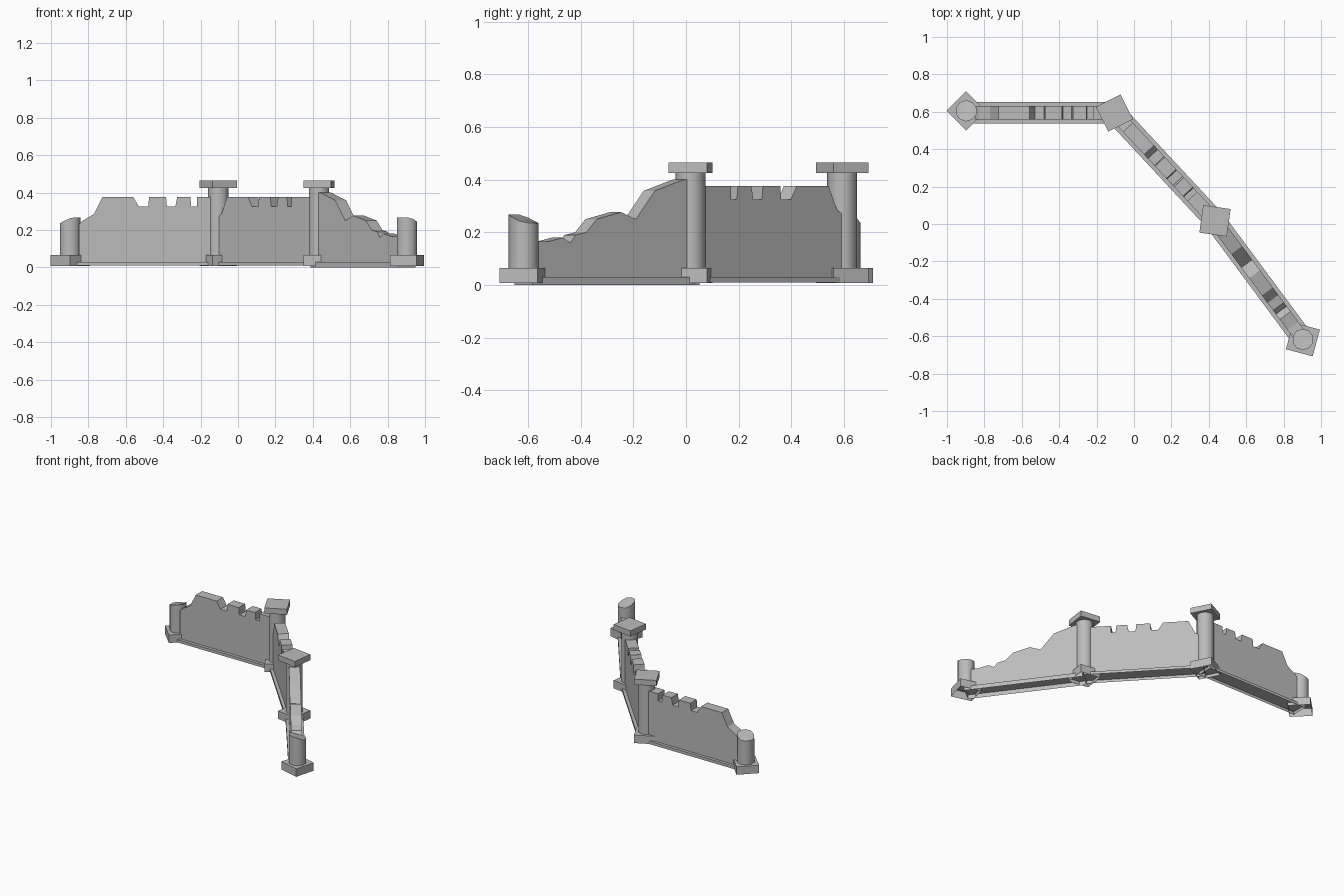
import bpy, bmesh, math
from mathutils import Matrix, Vector

cube = bpy.data.objects.get("Cube")
if cube:
    bpy.data.objects.remove(cube, do_unlink=True)

stone = bpy.data.materials.new("grey_stone")
GREY = (0.5, 0.5, 0.5, 1)
stone.diffuse_color = GREY
stone.use_nodes = True
stone.node_tree.nodes["Principled BSDF"].inputs["Base Color"].default_value = GREY


def finish(name, bm, place, smooth=False):
    bmesh.ops.recalc_face_normals(bm, faces=bm.faces)
    mesh = bpy.data.meshes.new(name)
    bm.to_mesh(mesh)
    bm.free()
    mesh.materials.append(stone)
    obj = bpy.data.objects.new(name, mesh)
    obj.matrix_world = place
    bpy.context.collection.objects.link(obj)
    if smooth:
        bpy.ops.object.select_all(action='DESELECT')
        obj.select_set(True)
        bpy.context.view_layer.objects.active = obj
        bpy.ops.object.shade_smooth_by_angle(angle=math.radians(40))
    return obj


def box(name, place, x0, x1, half, z0, z1, open_bottom=False):
    bm = bmesh.new()
    bmesh.ops.create_cube(bm, size=1)
    for v in bm.verts:
        v.co = ((x0 + x1) / 2 + v.co.x * (x1 - x0), v.co.y * 2 * half,
                z0 + (v.co.z + 0.5) * (z1 - z0))
    if open_bottom:
        low = [f for f in bm.faces if all(abs(v.co.z - z0) < 1e-5 for v in f.verts)]
        bmesh.ops.delete(bm, geom=low, context='FACES')
    finish(name, bm, place)


BLOCK = 0.074
RADIUS = 0.057
BASE_TOP = 0.065


def pillar(name, x, y, turn, fall=None):
    """Square base and round shaft; fall is the downhill side of a broken top."""
    place = Matrix.Translation((x, y, 0)) @ Matrix.Rotation(math.radians(turn), 4, 'Z')
    box(name + "_base", place, -BLOCK, BLOCK, BLOCK, 0.008, BASE_TOP, True)
    bm = bmesh.new()
    bmesh.ops.create_cone(bm, cap_ends=True, cap_tris=True, segments=10,
                          radius1=RADIUS, radius2=RADIUS, depth=1)
    for v in bm.verts:
        if v.co.z < 0:
            v.co.z = BASE_TOP - 0.01
        elif fall:
            d = v.co.xy.dot(Vector(fall).normalized()) / RADIUS
            v.co.z = min(0.268, max(0.236, 0.25 - 0.025 * d))
        else:
            v.co.z = 0.43
    finish(name + "_shaft", bm, Matrix.Translation((x, y, 0)), True)
    if not fall:
        box(name + "_cap", place, -BLOCK, BLOCK, BLOCK, 0.425, 0.465)


def wall(name, start, end, profile, shift=0, bottom=0.01):
    """Plinth and broken wall between two pillars; profile runs along the wall."""
    a, b = Vector(start), Vector(end)
    run = b - a
    length = run.length
    place = Matrix.Translation((a.x, a.y, 0)) @ Matrix.Rotation(math.atan2(run.y, run.x), 4, 'Z')
    box(name + "_plinth", place, 0, length, 0.057, bottom, 0.03, True)
    top = [(s - shift, z) for s, z in profile]
    top.append((length, top[-1][1]))
    outline = [(length, 0.03), (top[0][0], 0.03)] + top
    bm = bmesh.new()
    face = bm.faces.new([bm.verts.new((s, -0.036, z)) for s, z in outline])
    out = bmesh.ops.extrude_face_region(bm, geom=[face])
    moved = [g for g in out["geom"] if isinstance(g, bmesh.types.BMVert)]
    bmesh.ops.translate(bm, verts=moved, vec=(0, 0.072, 0))
    finish(name, bm, place)


# Pillars: broken ones at the ends, capped ones at the bends
pillar("right_end_pillar", -0.897, 0.605, 45, fall=(-0.8, 0.5))
pillar("right_bend_pillar", -0.105, 0.593, 27)
pillar("left_bend_pillar", 0.433, 0.017, -8)
pillar("left_end_pillar", 0.903, -0.617, -15, fall=(0.5, 0.8))

# Wall tops: notched battlement, and a crumbling slope
HIGH, LOW = 0.376, 0.325
notched = [(0.05, 0.23), (0.07, 0.25), (0.13, 0.285), (0.175, HIGH)]
for high0, low0, low1, high1 in ((0.34, 0.37, 0.42, 0.425),
                                 (0.515, 0.52, 0.565, 0.575),
                                 (0.645, 0.65, 0.68, 0.68)):
    notched += [(high0, HIGH), (low0, LOW), (low1, LOW), (high1, HIGH)]
crumbled = [(0, 0.405), (0.06, 0.4), (0.195, 0.358), (0.285, 0.25), (0.355, 0.277),
            (0.47, 0.25), (0.52, 0.2), (0.57, 0.19), (0.595, 0.16), (0.63, 0.18),
            (0.70, 0.165)]

wall("right_wall", (-0.9, 0.594), (-0.1, 0.594), notched)
wall("middle_wall", (-0.1, 0.59), (0.433, 0.017), notched, shift=0.075)
wall("left_wall", (0.433, 0.017), (0.903, -0.617), crumbled, bottom=0)
